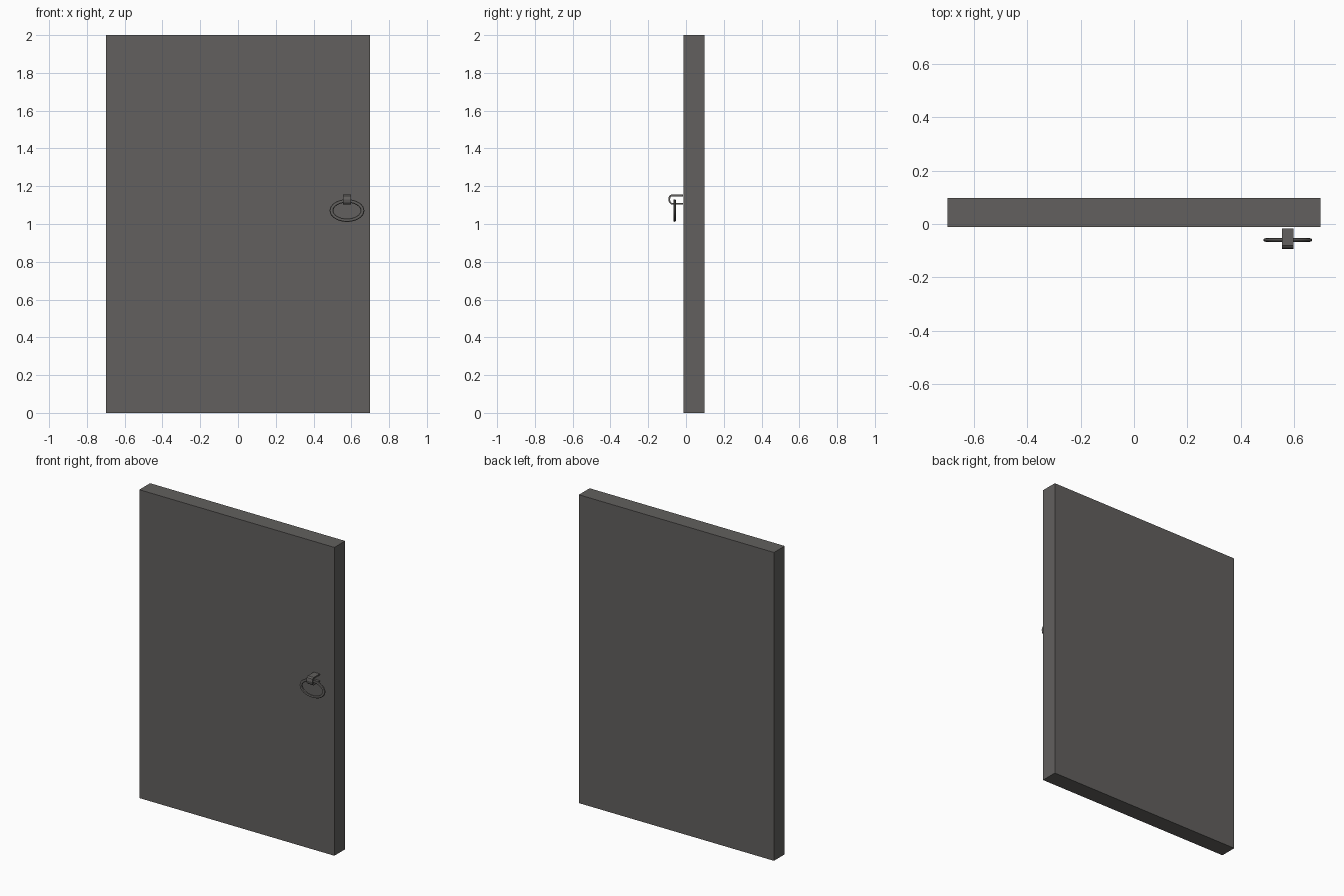
import bpy, bmesh, math

if "Cube" in bpy.data.objects:
    bpy.data.objects.remove(bpy.data.objects["Cube"])

mat = bpy.data.materials.new("dark_warm_grey")
mat.diffuse_color = (0.122, 0.117, 0.112, 1)
mat.use_nodes = True
mat.node_tree.nodes["Principled BSDF"].inputs["Base Color"].default_value = mat.diffuse_color


def make_object(name, bm, smooth=False):
    bmesh.ops.recalc_face_normals(bm, faces=bm.faces)
    mesh = bpy.data.meshes.new(name)
    bm.to_mesh(mesh)
    bm.free()
    mesh.materials.append(mat)
    obj = bpy.data.objects.new(name, mesh)
    bpy.context.collection.objects.link(obj)
    if smooth:
        bpy.ops.object.select_all(action='DESELECT')
        obj.select_set(True)
        bpy.context.view_layer.objects.active = obj
        bpy.ops.object.shade_smooth_by_angle(angle=math.radians(40))
    return obj


# Door slab
Y0, Y1 = -0.012, 0.098
bm = bmesh.new()
bmesh.ops.create_cube(bm, size=1)
for v in bm.verts:
    v.co.x *= 1.4
    v.co.y = Y0 if v.co.y < 0 else Y1
    v.co.z += 0.5
    v.co.z *= 2
make_object("door_panel", bm)

# Oval pull ring: elliptical sweep of a small oval section
CX, CY, CZ = 0.577, -0.06, 1.071
N, M = 32, 8
bm = bmesh.new()
rings = []
for i in range(N):
    a = 2 * math.pi * i / N
    ring = []
    for j in range(M):
        b = 2 * math.pi * j / M
        r = 0.01 * math.cos(b)
        ring.append(bm.verts.new((CX + (0.082 + r) * math.cos(a),
                                  CY + 0.007 * math.sin(b),
                                  CZ + (0.051 + 0.9 * r) * math.sin(a))))
    rings.append(ring)
for i in range(N):
    p, q = rings[i], rings[(i + 1) % N]
    for j in range(M):
        k = (j + 1) % M
        bm.faces.new((p[j], p[k], q[k], q[j]))
make_object("pull_ring", bm, True)

# Bracket: bent strap looping around the top of the ring (y, z outline)
outer = [(-0.017, 1.155), (-0.08, 1.155), (-0.09, 1.148), (-0.094, 1.130),
         (-0.09, 1.114), (-0.08, 1.104), (-0.017, 1.104)]
inner = [(-0.017, 1.146), (-0.077, 1.146), (-0.082, 1.141), (-0.085, 1.130),
         (-0.082, 1.119), (-0.077, 1.111), (-0.017, 1.111)]
bm = bmesh.new()
sections = []
for o, i in zip(outer, inner):
    sections.append([bm.verts.new((x, *p)) for x, p in
                     ((0.556, o), (0.599, o), (0.599, i), (0.556, i))])
for p, q in zip(sections, sections[1:]):
    for j in range(4):
        k = (j + 1) % 4
        bm.faces.new((p[j], p[k], q[k], q[j]))
bm.faces.new(sections[0])
bm.faces.new(sections[-1])
make_object("ring_bracket", bm)
